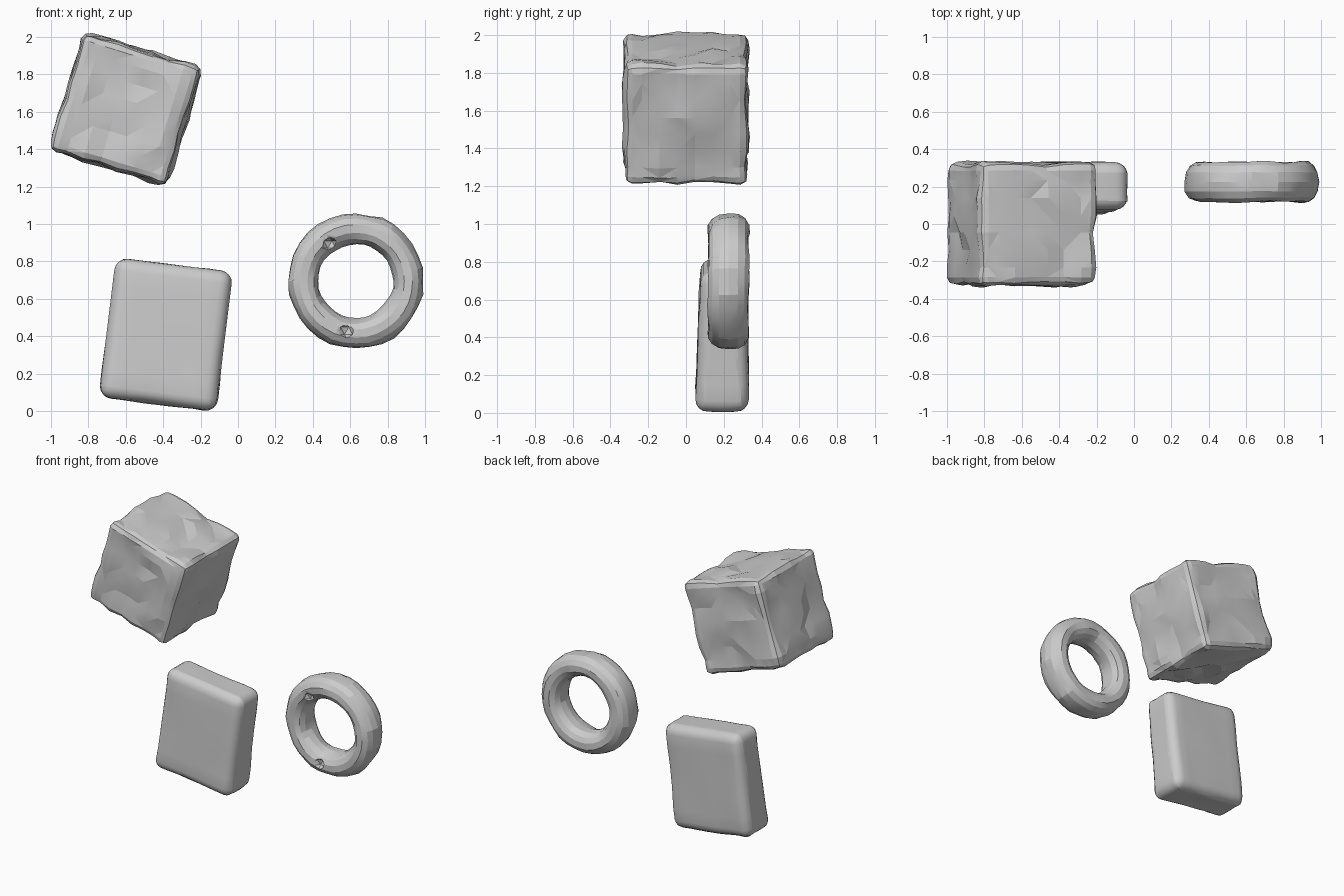
import bpy, bmesh, math
from mathutils import Vector, Matrix, noise

if "Cube" in bpy.data.objects:
    bpy.data.objects.remove(bpy.data.objects["Cube"])


def finish(bm, name, loc, tilt, angle):
    bmesh.ops.recalc_face_normals(bm, faces=bm.faces)
    mesh = bpy.data.meshes.new(name)
    bm.to_mesh(mesh)
    bm.free()
    mesh.transform(Matrix.Translation(loc) @ Matrix.Rotation(math.radians(tilt), 4, 'Y'))
    ob = bpy.data.objects.new(name, mesh)
    bpy.context.collection.objects.link(ob)
    bpy.ops.object.select_all(action='DESELECT')
    ob.select_set(True)
    bpy.context.view_layer.objects.active = ob
    bpy.ops.object.shade_smooth_by_angle(angle=math.radians(angle))
    return ob


def roughen(bm, amount, scale):
    # push the surface in and out with smooth noise
    bm.normal_update()
    moves = [(v, v.normal * noise.noise(v.co * scale + Vector((3, 7, 1))) * amount)
             for v in bm.verts]
    for v, d in moves:
        v.co += d


def rounded_block(size, cuts, radius, segments):
    bm = bmesh.new()
    bmesh.ops.create_cube(bm, size=1)
    bmesh.ops.scale(bm, vec=size, verts=bm.verts)
    bmesh.ops.subdivide_edges(bm, edges=bm.edges[:], cuts=cuts, use_grid_fill=True)
    bm.normal_update()
    sharp = [e for e in bm.edges if e.calc_face_angle(0) > 1]
    bmesh.ops.bevel(bm, geom=sharp, offset=radius, segments=segments,
                    profile=0.5, affect='EDGES')
    return bm


# rough tilted cube
bm = rounded_block((0.65, 0.65, 0.65), 6, 0.04, 2)
roughen(bm, 0.028, 7)
bmesh.ops.triangulate(bm, faces=bm.faces)
finish(bm, "rough_cube", (-0.6, 0, 1.615), 17, 12)

# soft-edged slab, thinner towards the top
bm = rounded_block((0.63, 0.27, 0.75), 4, 0.065, 4)
for v in bm.verts:
    if v.co.y < 0:
        v.co.y *= 1 + 0.11 * (-v.co.z / 0.375) - 0.02
roughen(bm, 0.008, 5)
finish(bm, "slab", (-0.385, 0.195, 0.41), 7, 25)

# ring with an oval cross-section, slightly lumpy at the front
bm = bmesh.new()
N, M = 32, 14
rows = []
for i in range(N):
    a = 2 * math.pi * i / N
    row = []
    for j in range(M):
        b = 2 * math.pi * j / M
        r = 0.28 + 0.082 * math.copysign(abs(math.cos(b)) ** 0.9, math.cos(b))
        y = 0.107 * math.copysign(abs(math.sin(b)) ** 0.9, math.sin(b))
        row.append(bm.verts.new((r * math.cos(a), y, r * math.sin(a))))
    rows.append(row)
for i in range(N):
    for j in range(M):
        k, l = (i + 1) % N, (j + 1) % M
        bm.faces.new((rows[i][j], rows[k][j], rows[k][l], rows[i][l]))
bmesh.ops.recalc_face_normals(bm, faces=bm.faces)
roughen(bm, 0.012, 9)
ring = finish(bm, "ring", (0.63, 0.225, 0.695), 0, 15)

# two small pits in the front of the ring
for pos in ((0.49, 0.125, 0.89), (0.58, 0.115, 0.43)):
    bm = bmesh.new()
    bmesh.ops.create_icosphere(bm, subdivisions=1, radius=0.043)
    cutter = finish(bm, "pit_cutter", pos, 0, 10)
    cutter.hide_render = True
    mod = ring.modifiers.new("pit", 'BOOLEAN')
    mod.operation = 'DIFFERENCE'
    mod.solver = 'EXACT'
    mod.object = cutter
    bpy.context.view_layer.objects.active = ring
    bpy.ops.object.modifier_apply(modifier=mod.name)
    bpy.data.objects.remove(cutter)
